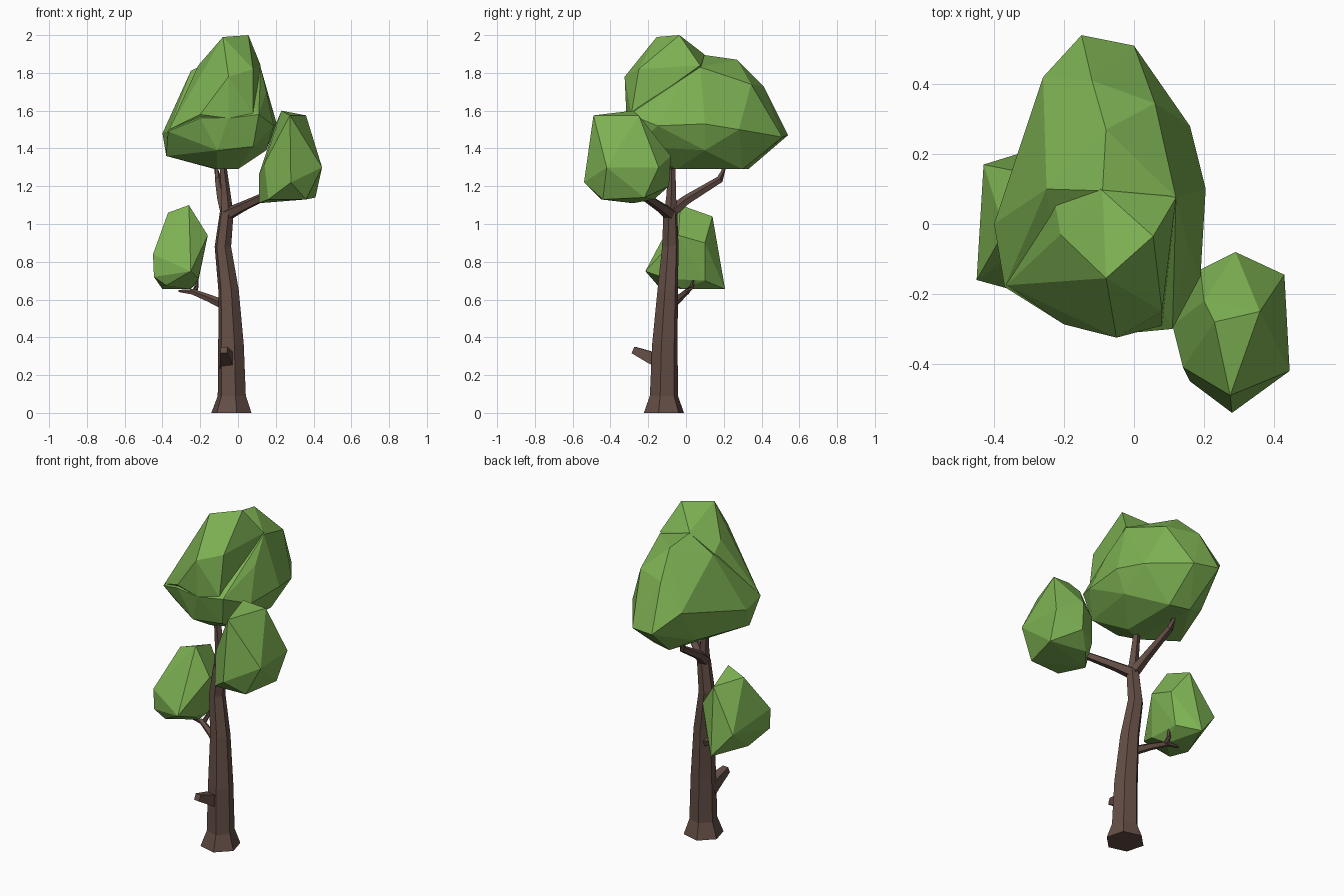
import bpy, bmesh
from math import cos, sin, tau, radians
from mathutils import Vector


def material(name, color):
    m = bpy.data.materials.new(name)
    m.diffuse_color = (*color, 1)
    return m


BARK = material("bark", (0.125, 0.075, 0.06))
LEAF = material("leaf", (0.205, 0.44, 0.085))


def finish(bm, name, mat):
    bmesh.ops.recalc_face_normals(bm, faces=bm.faces)
    me = bpy.data.meshes.new(name)
    bm.to_mesh(me)
    bm.free()
    me.materials.append(mat)
    ob = bpy.data.objects.new(name, me)
    bpy.context.collection.objects.link(ob)


def limb(name, path, sides=5, turn=0):
    """Tapered faceted tube through (x, y, z, radius) stations."""
    bm = bmesh.new()
    pts = [Vector(p[:3]) for p in path]
    rings = []
    for i, p in enumerate(path):
        d = (pts[min(i + 1, len(pts) - 1)] - pts[max(i - 1, 0)]).normalized()
        if name == "trunk":
            d = Vector((0, 0, 1))
        ref = Vector((1, 0, 0)) if abs(d.z) > 0.7 else Vector((0, 0, 1))
        u = (ref - d * ref.dot(d)).normalized()
        v = d.cross(u)
        angles = [tau * k / sides + radians(turn) for k in range(sides)]
        rings.append([bm.verts.new(pts[i] + p[3] * (u * cos(a) + v * sin(a))) for a in angles])
    for a, b in zip(rings, rings[1:]):
        for k in range(sides):
            j = (k + 1) % sides
            bm.faces.new((a[k], a[j], b[j], b[k]))
    bm.faces.new(rings[0])
    bm.faces.new(rings[-1])
    finish(bm, name, BARK)


def clump(name, points):
    """Faceted leaf mass: convex hull of its corner points."""
    bm = bmesh.new()
    for p in points:
        bm.verts.new(p)
    res = bmesh.ops.convex_hull(bm, input=bm.verts)
    junk = {g for g in res["geom_interior"] + res["geom_unused"] if isinstance(g, bmesh.types.BMVert)}
    bmesh.ops.delete(bm, geom=list(junk), context="VERTS")
    finish(bm, name, LEAF)


# Trunk with flared foot
limb("trunk", [(-0.035, -0.117, 0, 0.11), (-0.033, -0.117, 0.09, 0.077), (-0.037, -0.112, 0.36, 0.07),
               (-0.05, -0.097, 0.65, 0.056), (-0.08, -0.083, 0.88, 0.045), (-0.06, -0.083, 1.06, 0.038)], 6, -15)

# Branches at the fork
limb("right_branch", [(-0.06, -0.08, 1.05, 0.036), (0.02, -0.135, 1.09, 0.028), (0.17, -0.24, 1.16, 0.021)])
limb("middle_branch", [(-0.06, -0.083, 1.05, 0.036), (-0.065, -0.078, 1.15, 0.027), (-0.085, -0.075, 1.34, 0.019)])
limb("back_branch", [(-0.065, -0.08, 1.06, 0.034), (-0.085, 0.0, 1.125, 0.027),
                     (-0.105, 0.18, 1.235, 0.02), (-0.12, 0.21, 1.32, 0.012)])

# Low branch, twig and broken stub
limb("low_branch", [(-0.06, -0.09, 0.565, 0.028), (-0.15, -0.04, 0.605, 0.021),
                    (-0.24, 0.0, 0.64, 0.016), (-0.315, 0.0, 0.645, 0.006)])
limb("twig", [(-0.23, 0.0, 0.635, 0.016), (-0.222, 0.03, 0.665, 0.012), (-0.215, 0.04, 0.71, 0.005)])
limb("stub", [(-0.06, -0.13, 0.27, 0.052), (-0.062, -0.19, 0.295, 0.044), (-0.075, -0.278, 0.333, 0.026)], 4, 45)

# Large crown: broad main mass and a taller front lobe
clump("crown", [
    (-0.15, 0.54, 1.47), (0.0, 0.51, 1.46), (-0.26, 0.42, 1.58), (0.16, 0.28, 1.5), (0.205, 0.1, 1.53),
    (0.19, -0.15, 1.52), (-0.4, 0.0, 1.48), (-0.37, -0.18, 1.49), (-0.38, -0.06, 1.36), (-0.12, 0.33, 1.29),
    (0.0, 0.3, 1.29), (-0.11, -0.1, 1.29), (0.0, -0.05, 1.29), (0.15, 0.1, 1.39), (-0.11, -0.27, 1.39),
    (0.08, -0.26, 1.41), (-0.25, 0.27, 1.36), (-0.12, 0.41, 1.73), (0.06, 0.345, 1.74), (-0.08, 0.27, 1.87),
    (-0.25, 0.1, 1.81), (0.12, 0.075, 1.83), (-0.09, 0.095, 1.895), (0.15, -0.05, 1.7),
    (0.11, -0.3, 1.58), (-0.2, -0.287, 1.56), (-0.05, -0.315, 1.56)])
clump("crown_lobe", [
    (-0.08, -0.155, 1.99), (0.055, -0.035, 2.0), (-0.05, -0.325, 1.78), (0.08, -0.25, 1.82), (0.08, -0.29, 1.58),
    (-0.2, -0.287, 1.58), (-0.05, -0.315, 1.56), (-0.365, -0.175, 1.5), (-0.21, -0.03, 1.84), (0.12, 0.075, 1.84),
    (-0.09, 0.095, 1.9), (-0.25, 0.2, 1.7)])

# Right leaf clump
clump("right_leaves", [
    (0.23, -0.28, 1.6), (0.36, -0.25, 1.575), (0.275, -0.49, 1.575), (0.445, -0.42, 1.3), (0.28, -0.54, 1.22),
    (0.43, -0.145, 1.3), (0.29, -0.08, 1.36), (0.2, -0.22, 1.53), (0.19, -0.13, 1.33), (0.11, -0.29, 1.26),
    (0.14, -0.41, 1.32), (0.16, -0.45, 1.13), (0.41, -0.22, 1.14), (0.11, -0.28, 1.11), (0.29, -0.09, 1.2),
    (0.18, -0.14, 1.18), (0.2, -0.17, 1.13), (0.36, -0.44, 1.13)])

# Left leaf clump
clump("left_leaves", [
    (-0.26, -0.03, 1.1), (-0.37, -0.02, 1.06), (-0.28, 0.14, 1.04), (-0.16, -0.04, 0.94), (-0.45, -0.16, 0.84),
    (-0.43, 0.17, 0.8), (-0.25, -0.215, 0.75), (-0.445, -0.16, 0.72), (-0.18, 0.1, 0.9), (-0.21, 0.1, 0.7),
    (-0.21, -0.1, 0.71), (-0.25, -0.02, 0.655), (-0.4, -0.02, 0.655), (-0.31, 0.207, 0.655), (-0.38, -0.15, 0.675)])
